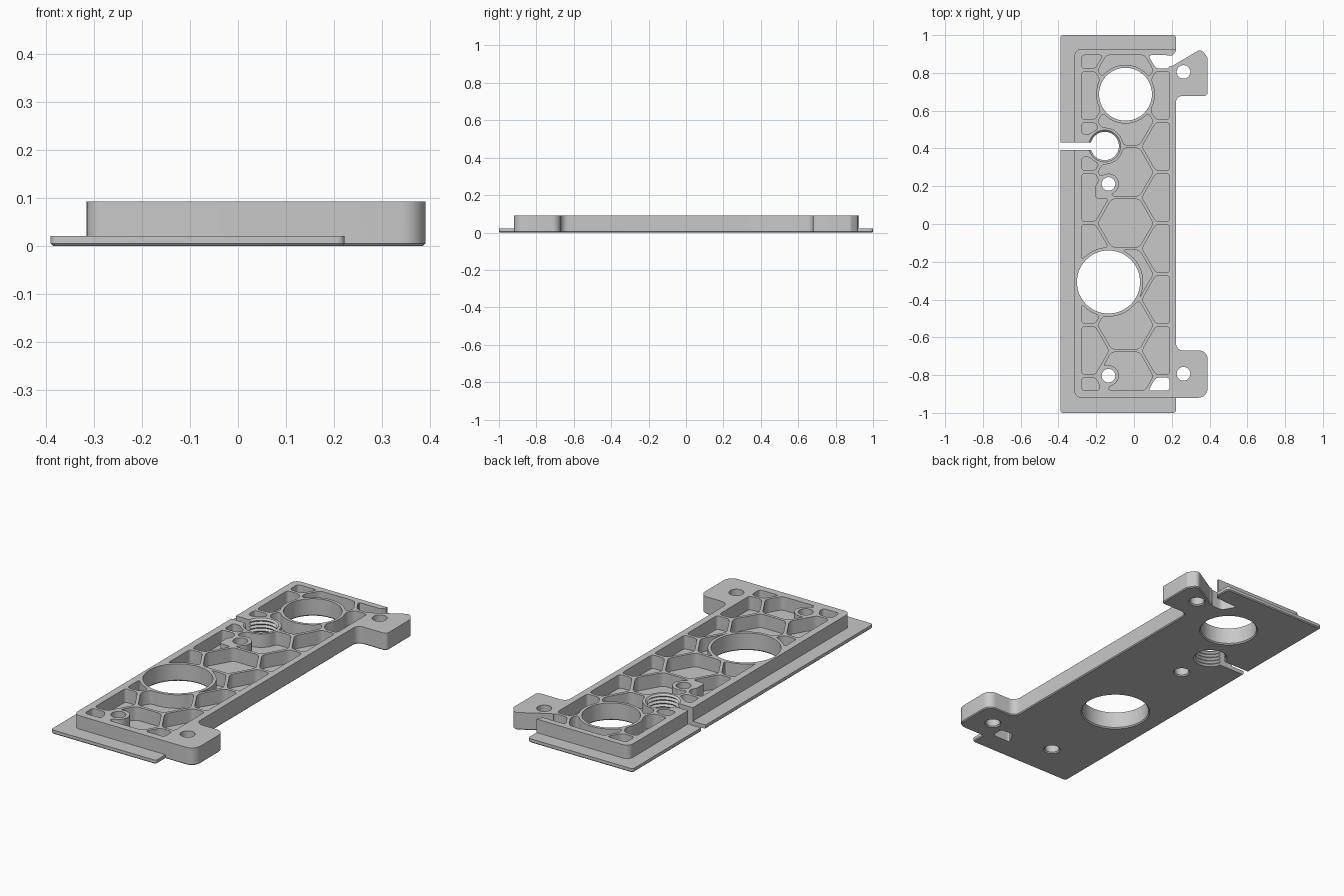
import bpy, bmesh, math
from mathutils import Vector

if "Cube" in bpy.data.objects:
    bpy.data.objects.remove(bpy.data.objects["Cube"])

TOP, FLOOR = 0.092, 0.021          # rib height, thickness of the floor and flange
LOW, HIGH = -0.05, 0.15            # cutter limits


def rounded(points, steps=7):
    """Closed outline from (x, y, radius) corners."""
    out = []
    for i, (x, y, r) in enumerate(points):
        p = Vector((x, y))
        if r == 0:
            out.append(p)
            continue
        a = (Vector(points[i - 1][:2]) - p).normalized()
        b = (Vector(points[(i + 1) % len(points)][:2]) - p).normalized()
        half = a.angle(b) / 2
        cut = r / math.tan(half)
        centre = p + (a + b).normalized() * r / math.sin(half)
        start, end = p + a * cut - centre, p + b * cut - centre
        sweep = math.pi - 2 * half
        for k in range(steps + 1):
            t = sweep * k / steps
            out.append(centre + (start * math.sin(sweep - t) + end * math.sin(t)) / math.sin(sweep))
    return out


def inset(loop, amount):
    """Move a counter-clockwise outline inwards."""
    out = []
    for i, p in enumerate(loop):
        a = (p - loop[i - 1]).normalized()
        b = (loop[(i + 1) % len(loop)] - p).normalized()
        n = Vector((-a.y - b.y, a.x + b.x)).normalized()
        out.append(p + n * amount / max(0.5, n.dot(Vector((-a.y, a.x)))))
    return out


def skin(bm, rings):
    """Solid through a stack of (outline, z) rings."""
    rows = [[bm.verts.new((p[0], p[1], z)) for p in loop] for loop, z in rings]
    n = len(rows[0])
    for lo, hi in zip(rows, rows[1:]):
        for i in range(n):
            j = (i + 1) % n
            bm.faces.new((lo[i], lo[j], hi[j], hi[i]))
    bm.faces.new(rows[0][::-1])
    bm.faces.new(rows[-1])


def circle(x, y, r, n=64):
    return [Vector((x + r * math.cos(math.tau * i / n), y + r * math.sin(math.tau * i / n)))
            for i in range(n)]


def rect(x0, y0, x1, y1):
    return [Vector(p) for p in ((x0, y0), (x1, y0), (x1, y1), (x0, y1))]


def solid(name, stacks):
    bm = bmesh.new()
    for rings in stacks:
        skin(bm, rings)
    bmesh.ops.recalc_face_normals(bm, faces=bm.faces)
    mesh = bpy.data.meshes.new(name)
    bm.to_mesh(mesh)
    bm.free()
    ob = bpy.data.objects.new(name, mesh)
    bpy.context.collection.objects.link(ob)
    return ob


def combine(target, cutter, operation="DIFFERENCE"):
    mod = target.modifiers.new("cut", "BOOLEAN")
    mod.operation, mod.solver, mod.object = operation, "EXACT", cutter
    bpy.context.view_layer.update()
    deps = bpy.context.evaluated_depsgraph_get()
    mesh = bpy.data.meshes.new_from_object(target.evaluated_get(deps))
    target.modifiers.clear()
    target.data = mesh
    bpy.data.objects.remove(cutter)


def soften(loop, step=0.006):
    """Resample an outline evenly and round its corners."""
    pts = []
    for i, p in enumerate(loop):
        q = loop[(i + 1) % len(loop)]
        pts.append((p, q, (q - p).length))
    total = sum(s[2] for s in pts)
    n = max(12, round(total / step))
    out, k, run = [], 0, 0.0
    for i in range(n):
        d = total * i / n
        while k < len(pts) - 1 and d > run + pts[k][2]:
            run += pts[k][2]
            k += 1
        p, q, length = pts[k]
        out.append(p.lerp(q, min(1, (d - run) / max(length, 1e-6))))
    for _ in range(2):
        out = [sum((out[(i + o) % n] for o in range(-2, 3)), Vector((0, 0))) / 5
               for i in range(n)]
    return out


# Plate with two mounting ears and a side notch
outline = rounded([
    (-0.39, -1, 0.015), (0.222, -1, 0.015), (0.222, -0.92, 0), (0.39, -0.92, 0.05),
    (0.39, -0.67, 0.045), (0.222, -0.67, 0.04), (0.222, 0.678, 0.035), (0.39, 0.678, 0.02),
    (0.39, 0.88, 0.02), (0.355, 0.927, 0.025), (0.2, 0.835, 0.02), (0.165, 0.835, 0),
    (0.165, 0.893, 0), (0.205, 0.893, 0.01), (0.222, 0.915, 0), (0.222, 1, 0.015),
    (-0.39, 1, 0.015)])
plate = solid("mounting_plate", [[(inset(outline, 0.005), 0), (outline, 0.005), (outline, TOP)]])

# Step that leaves the thin flange on three sides
step = rounded([
    (0.5, 1.1, 0), (-0.5, 1.1, 0), (-0.5, -1.1, 0), (0.5, -1.1, 0), (0.5, -0.92, 0),
    (-0.315, -0.92, 0.035), (-0.315, 0.926, 0.035), (0.5, 0.926, 0)])
combine(plate, solid("flange_step", [[(step, FLOOR), (step, HIGH)]]))

# Hole positions: x, y, radius, width of the surrounding wall
thread = (-0.155, 0.413)
holes = [(-0.045, 0.687, 0.14, 0.016), (-0.135, -0.307, 0.167, 0.017),
         (-0.135, 0.212, 0.036, 0.02), (-0.135, -0.803, 0.036, 0.02),
         (0.262, 0.805, 0.036, 0.02), (0.262, -0.793, 0.036, 0.02)]

# Honeycomb pockets, trimmed to the frame and around the hole walls
pitch, rib = 0.27, 0.016
hex_radius = (pitch - rib) / math.sqrt(3)
cells = []
for column in (-1, 0, 1):
    for row in range(-4, 5):
        cx = -0.045 + column * pitch * math.sqrt(3) / 2
        cy = 0.005 + (row + 0.5 * abs(column)) * pitch
        cells.append([(circle(cx, cy, hex_radius, 6), z) for z in (FLOOR, HIGH)])
pockets = solid("honeycomb_pockets", cells)
span = (LOW, HIGH + 0.1)
frame = rect(-0.277, -0.882, 0.188, 0.894)
combine(pockets, solid("frame", [[(frame, z) for z in span]]), "INTERSECT")
walls = [[(circle(x, y, r + w), z) for z in span] for x, y, r, w in holes]
walls.append([(circle(*thread, 0.098), z) for z in span])
combine(pockets, solid("hole_walls", walls))
for block in (rect(-0.3, 0.355, -0.155, 0.476), rect(-0.205, 0.135, -0.135, 0.212),
              rect(-0.182, -0.9, -0.135, -0.803)):
    combine(pockets, solid("solid_web", [[(block, z) for z in span]]))

bm = bmesh.new()
bm.from_mesh(pockets.data)
bmesh.ops.dissolve_limit(bm, angle_limit=0.002, verts=bm.verts, edges=bm.edges)
softened = []
for face in bm.faces:
    if face.normal.z < -0.9 and face.calc_area() > 0.0012:
        c = face.calc_center_median()
        through = c.x > 0.05 and (c.y < -0.81 or c.y > 0.83)
        loop = soften([v.co.xy for v in face.verts])
        softened.append([(loop, LOW if through else FLOOR), (loop, HIGH)])
bm.free()
bpy.data.objects.remove(pockets)
combine(plate, solid("rounded_pockets", softened))

# Through holes with a small chamfer below, and the threaded hole
bores = [[(circle(x, y, r + 0.006), -0.01), (circle(x, y, r + 0.006), 0),
          (circle(x, y, r), 0.006), (circle(x, y, r), HIGH)] for x, y, r, w in holes]
turns = 6
zigzag = [(circle(*thread, 0.085 if i % 2 else 0.075), -0.01 + i * 0.112 / (2 * turns))
          for i in range(2 * turns + 1)]
bores.append(zigzag)
combine(plate, solid("bores", bores))

# Slot from the edge into the threaded hole
slot = rect(-0.5, 0.393, -0.165, 0.432)
combine(plate, solid("slot", [[(slot, LOW), (slot, HIGH)]]))

# Material and shading
grey = bpy.data.materials.new("grey_plastic")
grey.use_nodes = True
colour = (0.58, 0.58, 0.58, 1)
grey.diffuse_color = colour
grey.node_tree.nodes["Principled BSDF"].inputs["Base Color"].default_value = colour
plate.data.materials.clear()
plate.data.materials.append(grey)
bpy.ops.object.select_all(action="DESELECT")
plate.select_set(True)
bpy.context.view_layer.objects.active = plate
bpy.ops.object.shade_smooth_by_angle(angle=math.radians(30))
